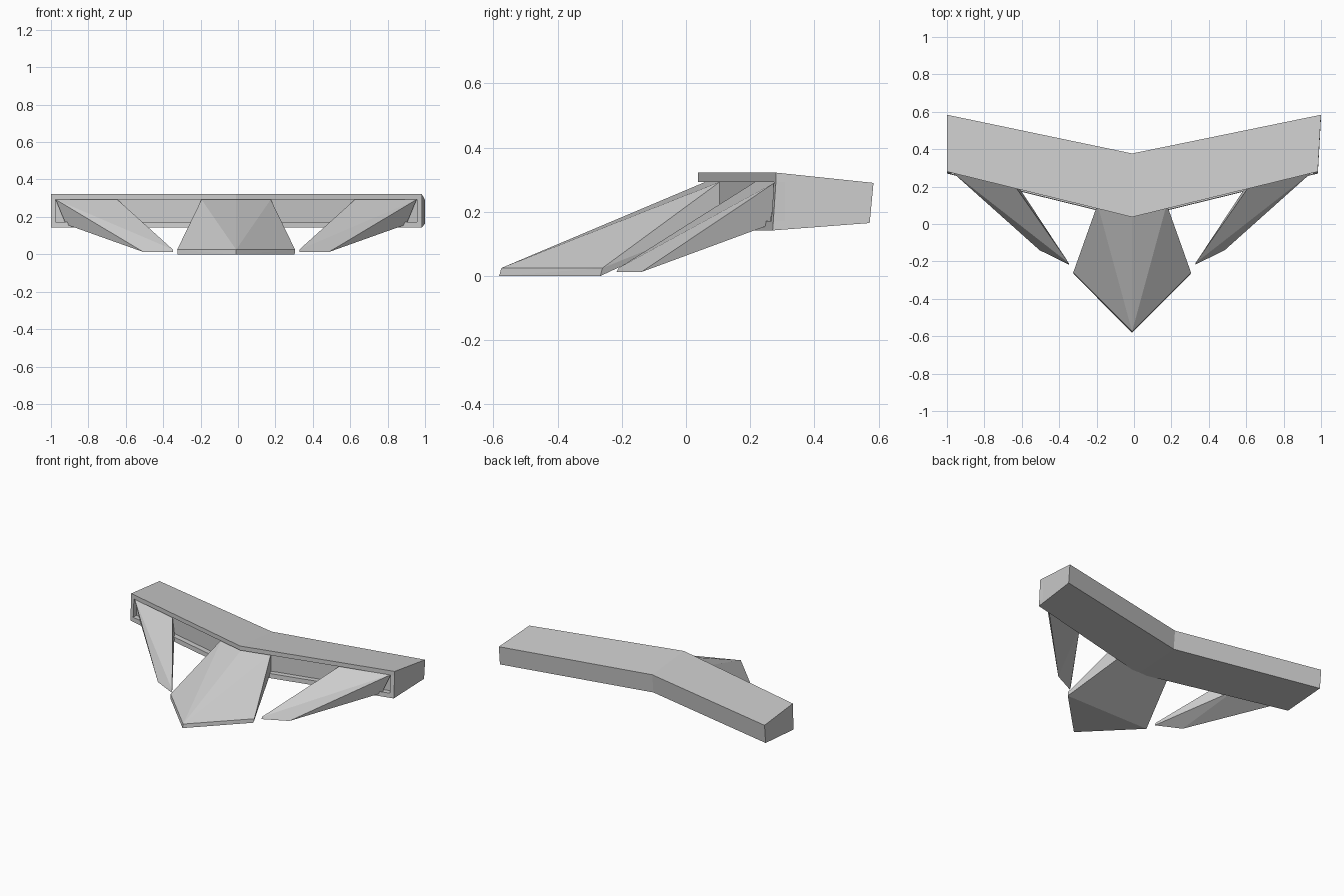
import bpy
import bmesh

cube = bpy.data.objects.get("Cube")
if cube:
    bpy.data.objects.remove(cube, do_unlink=True)

grey = bpy.data.materials.new("light_grey")
grey.use_nodes = True
colour = (0.6, 0.6, 0.6, 1)
grey.diffuse_color = colour
grey.node_tree.nodes["Principled BSDF"].inputs["Base Color"].default_value = colour

MID = -0.01  # centre line of the wing


def finish(name, bm):
    bmesh.ops.recalc_face_normals(bm, faces=bm.faces[:])
    mesh = bpy.data.meshes.new(name)
    bm.to_mesh(mesh)
    bm.free()
    mesh.materials.append(grey)
    obj = bpy.data.objects.new(name, mesh)
    bpy.context.collection.objects.link(obj)
    return obj


def hull(name, points):
    bm = bmesh.new()
    verts = [bm.verts.new(p) for p in points]
    bmesh.ops.convex_hull(bm, input=verts)
    bmesh.ops.dissolve_limit(bm, angle_limit=0.03, verts=bm.verts[:], edges=bm.edges[:])
    return finish(name, bm)


def section(xf, xb, yf, yb):
    """Channel profile: sloped top and bottom, front groove between two lips."""
    top, low = 0.322, 0.142
    return [(xf, yf, top), (xb, yb, 0.29), (xb, yb - 0.012, 0.165),
            (xf, yf - 0.01, low), (xf, yf - 0.008, low + 0.03),
            (xf, yf + 0.028, low + 0.03), (xf, yf + 0.028, 0.293), (xf, yf, 0.293)]


# Swept beam, lofted through right end, centre and left end
bm = bmesh.new()
rings = [[bm.verts.new(p) for p in section(*s)] for s in
         ((-1.0, -1.0, 0.28, 0.584), (MID, MID, 0.037, 0.377), (0.983, 1.0, 0.28, 0.584))]
for a, b in zip(rings, rings[1:]):
    for i in range(len(a)):
        j = (i + 1) % len(a)
        bm.faces.new((a[i], a[j], b[j], b[i]))
bm.faces.new(rings[0])
bm.faces.new(rings[-1])
finish("swept_beam", bm)

# Plates closing the groove at both ends
for name, x, inward in (("right_end_plate", -1.0, 0.025), ("left_end_plate", 0.983, -0.025)):
    hull(name, [(x + dx, y - abs(dx) * 0.25, z) for dx in (0, inward)
                for y, z in ((0.28, 0.293), (0.272, 0.172), (0.31, 0.293), (0.31, 0.172))])

# Central wedge with a ridge and a pointed foot
points = [(MID, -0.575, 0.025), (MID, -0.582, 0), (MID, 0.06, 0.293), (MID, 0.06, 0.17)]
for s in (-1, 1):
    points += [(MID + s * x, y, z) for x, y, z in
               ((0.315, -0.26, 0.025), (0.313, -0.267, 0),
                (0.185, 0.105, 0.293), (0.185, 0.105, 0.172))]
hull("central_wedge", points)

# Side fins tapering down to narrow feet
for name, s in (("right_fin", -1), ("left_fin", 1)):
    hull(name, [(MID + s * x, y, z) for x, y, z in
                ((0.965, 0.28, 0.293), (0.635, 0.215, 0.293), (0.338, -0.21, 0.025),
                 (0.338, -0.217, 0.012), (0.495, -0.14, 0.012),
                 (0.91, 0.262, 0.16), (0.615, 0.21, 0.172))])
